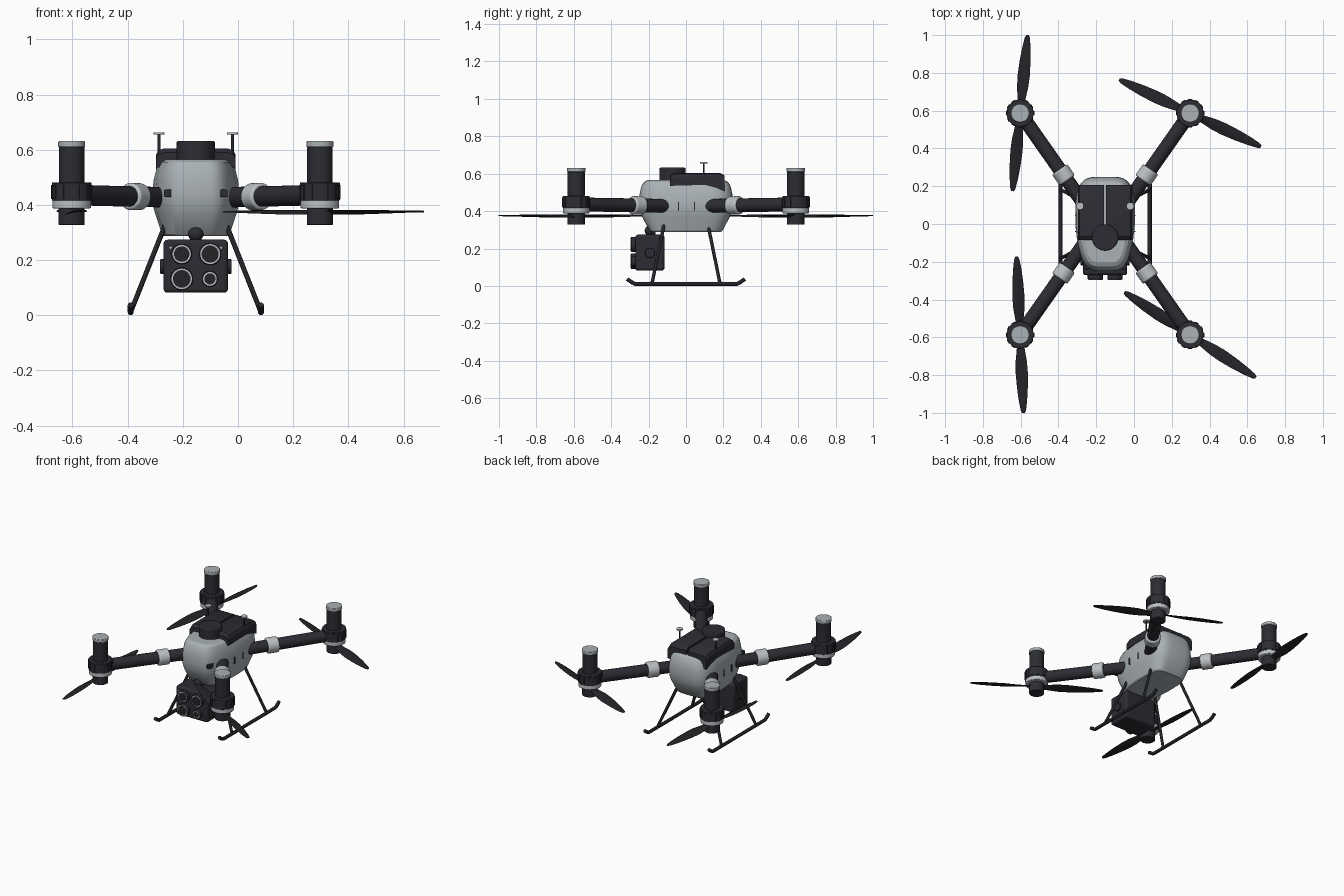
import bpy, bmesh, math
from mathutils import Vector, Matrix

if "Cube" in bpy.data.objects:
    bpy.data.objects.remove(bpy.data.objects["Cube"])

CX = -0.153  # centre line of the airframe


def material(name, rgb):
    m = bpy.data.materials.new(name)
    m.use_nodes = True
    m.diffuse_color = (*rgb, 1)
    m.node_tree.nodes["Principled BSDF"].inputs["Base Color"].default_value = (*rgb, 1)
    return m


GREY = material("shell grey", (0.40, 0.44, 0.46))
LIGHT = material("light grey", (0.50, 0.53, 0.55))
DARK = material("charcoal", (0.025, 0.025, 0.033))
BLACK = material("rotor black", (0.018, 0.018, 0.022))


def finish(bm, name, mat, bevel=0, segments=3, angle=35):
    bmesh.ops.recalc_face_normals(bm, faces=bm.faces)
    me = bpy.data.meshes.new(name)
    bm.to_mesh(me)
    bm.free()
    ob = bpy.data.objects.new(name, me)
    bpy.context.collection.objects.link(ob)
    me.materials.append(mat)
    if bevel:
        b = ob.modifiers.new("rounded edges", "BEVEL")
        b.width, b.segments = bevel, segments
    bpy.ops.object.select_all(action="DESELECT")
    ob.select_set(True)
    bpy.context.view_layer.objects.active = ob
    bpy.ops.object.shade_smooth_by_angle(angle=math.radians(angle))
    return ob


def rod(name, a, b, r, mat, r2=None, n=32, bevel=0):
    """Cylinder or cone running from a to b."""
    a, b = Vector(a), Vector(b)
    d = b - a
    bm = bmesh.new()
    mx = Matrix.Translation((a + b) / 2) @ d.to_track_quat("Z", "Y").to_matrix().to_4x4()
    bmesh.ops.create_cone(bm, cap_ends=True, segments=n, radius1=r,
                          radius2=r if r2 is None else r2, depth=d.length, matrix=mx)
    return finish(bm, name, mat, bevel, 2)


def box(name, loc, size, mat, bevel=0, rot=0):
    bm = bmesh.new()
    mx = Matrix.Translation(loc) @ Matrix.Rotation(rot, 4, "Z") @ Matrix.Diagonal((*size, 1))
    bmesh.ops.create_cube(bm, size=1, matrix=mx)
    return finish(bm, name, mat, bevel)


def ball(name, loc, r, mat):
    bm = bmesh.new()
    bmesh.ops.create_uvsphere(bm, u_segments=24, v_segments=12, radius=r,
                              matrix=Matrix.Translation(loc))
    return finish(bm, name, mat)


def loft(name, rings, mat, angle=35):
    bm = bmesh.new()
    vs = [[bm.verts.new(p) for p in ring] for ring in rings]
    n = len(vs[0])
    for r0, r1 in zip(vs, vs[1:]):
        for i in range(n):
            bm.faces.new((r0[i], r0[(i + 1) % n], r1[(i + 1) % n], r1[i]))
    bm.faces.new(vs[0])
    bm.faces.new(vs[-1])
    return finish(bm, name, mat, angle=angle)


# Body shell: rounded plan outlines stacked in z, narrower toward the nose
def outline(z, hx, hy, n=56):
    pts = []
    for i in range(n):
        t = 2 * math.pi * i / n
        c, s = math.cos(t), math.sin(t)
        x = math.copysign(abs(c) ** 0.42, c) * hx
        y = math.copysign(abs(s) ** 0.42, s) * hy
        k = max(0.0, -y - 0.02) / 0.23
        back = max(0.0, y - 0.12) / 0.13
        pts.append((CX + x * (1 - 0.27 * k ** 1.3 - 0.12 * back ** 2), y, z))
    return pts


loft("body_shell", [outline(*r) for r in (
    (0.287, 0.115, 0.185), (0.295, 0.123, 0.195), (0.37, 0.148, 0.235),
    (0.40, 0.156, 0.245), (0.44, 0.158, 0.25), (0.49, 0.153, 0.248),
    (0.535, 0.142, 0.238), (0.555, 0.130, 0.225), (0.565, 0.112, 0.205))], GREY, 25)

# Battery covers, a mirrored pair with a slim gap
SIDE = ((-0.085, 0.535), (-0.085, 0.59), (-0.065, 0.605), (0.18, 0.605), (0.207, 0.59),
        (0.207, 0.505), (0.16, 0.525), (0.10, 0.54))
for s, tag in ((-1, "right"), (1, "left")):
    loft("battery_cover_" + tag,
         [[(CX + s * x, y, z - drop * (z > 0.55)) for y, z in SIDE]
          for x, drop in ((0.006, 0), (0.115, 0), (0.135, 0.007), (0.144, 0.022))], DARK, 30)
    # Antenna with disc on top
    ax = CX + s * 0.133
    rod("antenna_rod_" + tag, (ax, 0.095, 0.55), (ax, 0.095, 0.655), 0.005, DARK, n=12)
    rod("antenna_disc_" + tag, (ax, 0.095, 0.655), (ax, 0.095, 0.663), 0.02, LIGHT, n=24)
    # Nose sensors and side vents
    box("nose_sensor_" + tag, (CX + s * 0.102, -0.218, 0.442), (0.026, 0.045, 0.028), DARK, 0.004)
    for y in (-0.04, 0.045):
        box("side_vent_" + tag, (CX + s * 0.153, y, 0.425), (0.014, 0.006, 0.045), DARK)

# Top sensor drum
rod("top_drum", (CX, -0.072, 0.55), (CX, -0.072, 0.632), 0.07, DARK, n=48, bevel=0.006)


# Rotor blades: twisted lens sections running from hub to tip
def blade(name, centre, angle, spin):
    rings = []
    for r, w, pitch in ((0.03, 0.036, 24), (0.08, 0.046, 20), (0.14, 0.062, 16), (0.20, 0.066, 12),
                        (0.28, 0.058, 9), (0.35, 0.044, 6), (0.40, 0.028, 4), (0.415, 0.014, 3)):
        p = math.radians(pitch) * spin
        ring = []
        for u, v in ((-0.5, 0), (-0.25, 0.004), (0.2, 0.005), (0.5, 0), (0.2, -0.001), (-0.25, -0.001)):
            a, b = u * w, v
            ring.append((r, a * math.cos(p) - b * math.sin(p), a * math.sin(p) + b * math.cos(p)))
        rings.append(ring)
    ob = loft(name, rings, BLACK)
    ob.matrix_world = Matrix.Translation(centre) @ Matrix.Rotation(angle, 4, "Z")


# Four arms, each with collar, motor and rotor
for sx, sy, ang, tag in ((-1, 1, 84.5, "rear_right"), (1, 1, 154.7, "rear_left"),
                         (-1, -1, 92.5, "front_right"), (1, -1, 147, "front_left")):
    mx, my = CX + sx * 0.45, sy * 0.587
    root, tip = Vector((CX + sx * 0.122, sy * 0.12, 0.428)), Vector((mx, my, 0.436))
    d = (tip - root).normalized()
    rod("arm_" + tag, root, tip, 0.037, DARK)
    ball("arm_root_" + tag, root, 0.037, DARK)
    mid = root.lerp(tip, 0.30)
    rod("arm_collar_" + tag, mid - d * 0.036, mid + d * 0.036, 0.049, LIGHT, bevel=0.008)
    for part, z0, z1, r, mat in (("hub", 0.327, 0.40, 0.047, DARK), ("ring", 0.388, 0.418, 0.07, LIGHT),
                                 ("motor_housing", 0.415, 0.482, 0.072, DARK),
                                 ("motor_barrel", 0.48, 0.612, 0.046, DARK),
                                 ("motor_cap", 0.61, 0.631, 0.049, GREY)):
        rod(part + "_" + tag, (mx, my, z0), (mx, my, z1), r, mat, n=40, bevel=0.003)
    for i in range(12):  # cooling ribs
        t = 2 * math.pi * i / 12
        box("motor_rib_" + tag, (mx + 0.071 * math.cos(t), my + 0.071 * math.sin(t), 0.447),
            (0.008, 0.02, 0.05), DARK, rot=t)
    for k in (0, 1):
        blade("rotor_blade_" + tag, (mx, my, 0.374), math.radians(ang + 180 * k), sx * sy)


# Landing gear: struts and skids with upturned ends
def pipe(name, pts, r, mat):
    cu = bpy.data.curves.new(name, "CURVE")
    cu.dimensions = "3D"
    cu.bevel_depth, cu.bevel_resolution, cu.use_fill_caps = r, 3, True
    sp = cu.splines.new("POLY")
    sp.points.add(len(pts) - 1)
    for p, co in zip(sp.points, pts):
        p.co = (*co, 1)
    cu.materials.append(mat)
    bpy.context.collection.objects.link(bpy.data.objects.new(name, cu))


for s, tag in ((-1, "right"), (1, "left")):
    x = CX + s * 0.236
    pipe("skid_" + tag, [(x, y, z) for y, z in ((-0.315, 0.037), (-0.288, 0.018), (-0.272, 0.011),
                         (0.272, 0.011), (0.288, 0.018), (0.315, 0.037))], 0.011, BLACK)
    for sy in (-1, 1):
        rod("strut_" + tag, (CX + s * 0.112, sy * 0.118, 0.325), (x, sy * 0.182, 0.012), 0.009, BLACK, n=16)

# Camera payload hung under the nose
CY = -0.193
rod("gimbal_neck", (CX, CY + 0.01, 0.27), (CX, CY + 0.01, 0.33), 0.02, DARK)
ball("gimbal_ball", (CX, CY, 0.295), 0.028, DARK)
box("camera_box", (CX, CY, 0.178), (0.234, 0.156, 0.192), DARK, 0.014)
for s in (-1, 1):
    rod("camera_pivot", (CX + s * 0.11, CY, 0.177), (CX + s * 0.129, CY, 0.177), 0.027, DARK, bevel=0.003)
    rod("status_light", (CX + s * 0.091, -0.268, 0.245), (CX + s * 0.091, -0.274, 0.245), 0.004, LIGHT, n=12)
for x, z, r in ((-0.204, 0.222, 0.033), (-0.101, 0.222, 0.036),
                (-0.204, 0.132, 0.037), (-0.102, 0.132, 0.025)):
    rod("lens_barrel", (x, -0.26, z), (x, -0.294, z), r + 0.004, DARK, bevel=0.003)
    rod("lens_ring", (x, -0.29, z), (x, -0.2955, z), r, LIGHT)
    rod("lens_glass", (x, -0.29, z), (x, -0.297, z), r - 0.005, BLACK)
